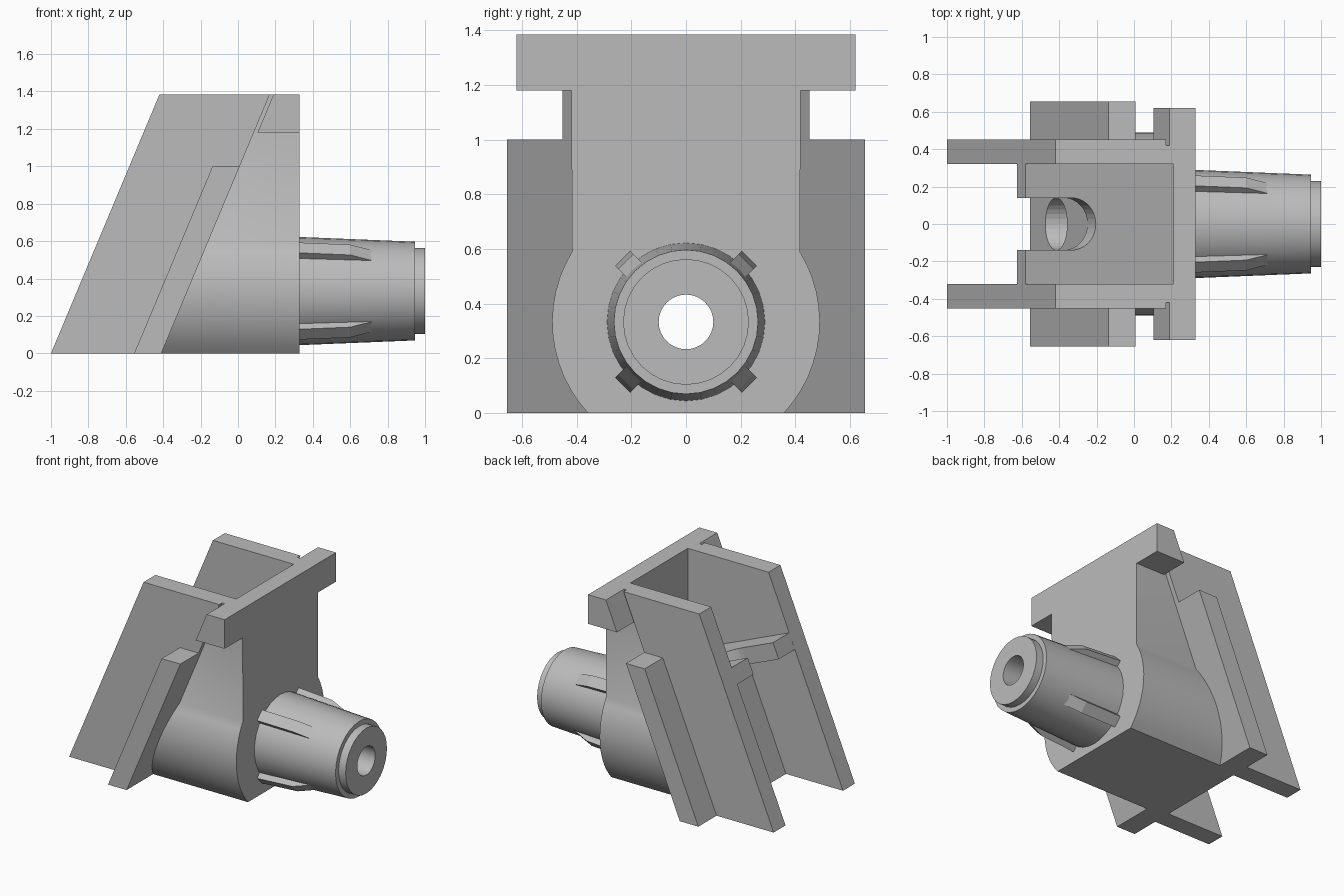
import bpy, bmesh, math
from mathutils import Vector

if "Cube" in bpy.data.objects:
    bpy.data.objects.remove(bpy.data.objects["Cube"])

SLOPE = 0.419      # lean of the slanted planes, x per z
TOP = 1.385
AXIS_Z = 0.333     # height of the shaft axis

grey = bpy.data.materials.new("plain_grey")
grey.use_nodes = True
grey.diffuse_color = (0.5, 0.5, 0.5, 1)
grey.node_tree.nodes["Principled BSDF"].inputs["Base Color"].default_value = (0.5, 0.5, 0.5, 1)


def loft(name, rings, closed=False):
    """Skin a list of equal rings of points; closed joins last to first."""
    bm = bmesh.new()
    rows = [[bm.verts.new(p) for p in ring] for ring in rings]
    n = len(rows[0])
    pairs = list(zip(rows, rows[1:]))
    if closed:
        pairs.append((rows[-1], rows[0]))
    else:
        bm.faces.new(rows[0])
        bm.faces.new(rows[-1])
    for a, b in pairs:
        for i in range(n):
            j = (i + 1) % n
            bm.faces.new((a[i], a[j], b[j], b[i]))
    bmesh.ops.recalc_face_normals(bm, faces=bm.faces)
    mesh = bpy.data.meshes.new(name)
    bm.to_mesh(mesh)
    bm.free()
    obj = bpy.data.objects.new(name, mesh)
    bpy.context.collection.objects.link(obj)
    mesh.materials.append(grey)
    return obj


def prism(name, outline, y0, y1):
    """Extrude an x-z outline along y."""
    return loft(name, [[(x, y, z) for x, z in outline] for y in (y0, y1)])


def circle(x, r, n=32):
    return [(x, r * math.cos(2 * math.pi * i / n), AXIS_Z + r * math.sin(2 * math.pi * i / n))
            for i in range(n)]


def lean(x, z):
    return (x + SLOPE * z, z)


def cut(obj, cutter):
    mod = obj.modifiers.new("cut", "BOOLEAN")
    mod.operation = "DIFFERENCE"
    mod.solver = "EXACT"
    mod.object = cutter
    cutter.hide_render = True
    cutter.hide_viewport = True
    cutter.display_type = "WIRE"


def smooth(obj):
    bpy.ops.object.select_all(action="DESELECT")
    obj.select_set(True)
    bpy.context.view_layer.objects.active = obj
    bpy.ops.object.shade_smooth_by_angle(angle=math.radians(30))


# Housing body: round belly with straight neck, slanted at one end
R = 0.49
a0, a1 = -math.asin(AXIS_Z / R), math.asin(0.257 / R)
half = [(R * math.cos(a0 + (a1 - a0) * i / 12), AXIS_Z + R * math.sin(a0 + (a1 - a0) * i / 12))
        for i in range(13)] + [(0.42, TOP)]
section = half + [(-y, z) for y, z in reversed(half)]
body = loft("housing_body", [[(-0.41 + SLOPE * z, y, z) for y, z in section],
                             [(0.33, y, z) for y, z in section]])

# Core between the side plates, with the tilted shelf
core = prism("core_and_shelf", [(-0.555, 0), (-0.247, 0.736), (-0.625, 0.895), (-0.58, 1.0),
                                (0.25, 0.652), (0.25, 0)], -0.32, 0.32)

# Pocket above the shelf
pocket = prism("pocket_cutter", [(-0.6, 0.98), (0.21, 0.64), (0.21, 1.6), (-0.6, 1.6)], -0.32, 0.32)
cut(body, pocket)

# Stepped bore
bore = loft("bore_cutter", [circle(-0.9, 0.14), circle(0.2, 0.14), circle(0.2, 0.1), circle(0.5, 0.1)])
cut(body, bore)
cut(core, bore)

# Round-ended slot through the shelf
t = Vector((SLOPE, 0, 1)).normalized()
d = Vector((t.z, 0, -t.x))
origin = Vector((-0.555, 0, 0))
stadium = [(-0.6, -0.14)]
for i in range(17):
    a = -math.pi / 2 + math.pi * i / 16
    stadium.append((-0.142 + 0.14 * math.cos(a), 0.14 * math.sin(a)))
stadium.append((-0.6, 0.14))
slot = loft("slot_cutter", [[origin + d * u + t * h + Vector((0, y, 0)) for u, y in stadium]
                            for h in (0.65, 1.1)])
cut(core, slot)

# Mirrored side plates, flanges and top bar ends
for side, s in (("left", 1), ("right", -1)):
    prism("side_plate_" + side, [lean(-1, 0), lean(-0.41, 0), lean(-0.41, TOP), lean(-1, TOP)],
          s * 0.32, s * 0.452)
    prism("flange_" + side, [lean(-0.555, 0), lean(-0.41, 0), lean(-0.41, 1), lean(-0.555, 1)],
          s * 0.4, s * 0.655)
    prism("top_bar_" + side, [lean(-0.39, 1.18), lean(-0.39, TOP), (0.33, TOP), (0.33, 1.18)],
          s * 0.42, s * 0.62)

# Tapered hollow shaft with stepped tip
shaft = loft("shaft", [circle(x, r) for x, r in
                       ((0.31, 0.1), (0.31, 0.29), (0.945, 0.264), (0.945, 0.23), (1.0, 0.23), (1.0, 0.1))],
             closed=True)

# Four tapered ribs around the shaft
for k in range(4):
    a = math.pi / 4 + k * math.pi / 2
    c, s = math.cos(a), math.sin(a)
    rings = []
    for x, r in ((0.32, 0.328), (0.6, 0.312), (0.73, 0.265)):
        rings.append([(x, q * c - w * s, AXIS_Z + q * s + w * c)
                      for q, w in ((0.2, -0.039), (r, -0.039), (r, 0.039), (0.2, 0.039))])
    loft("shaft_rib_%d" % (k + 1), rings)

for obj in (body, core, shaft):
    smooth(obj)
